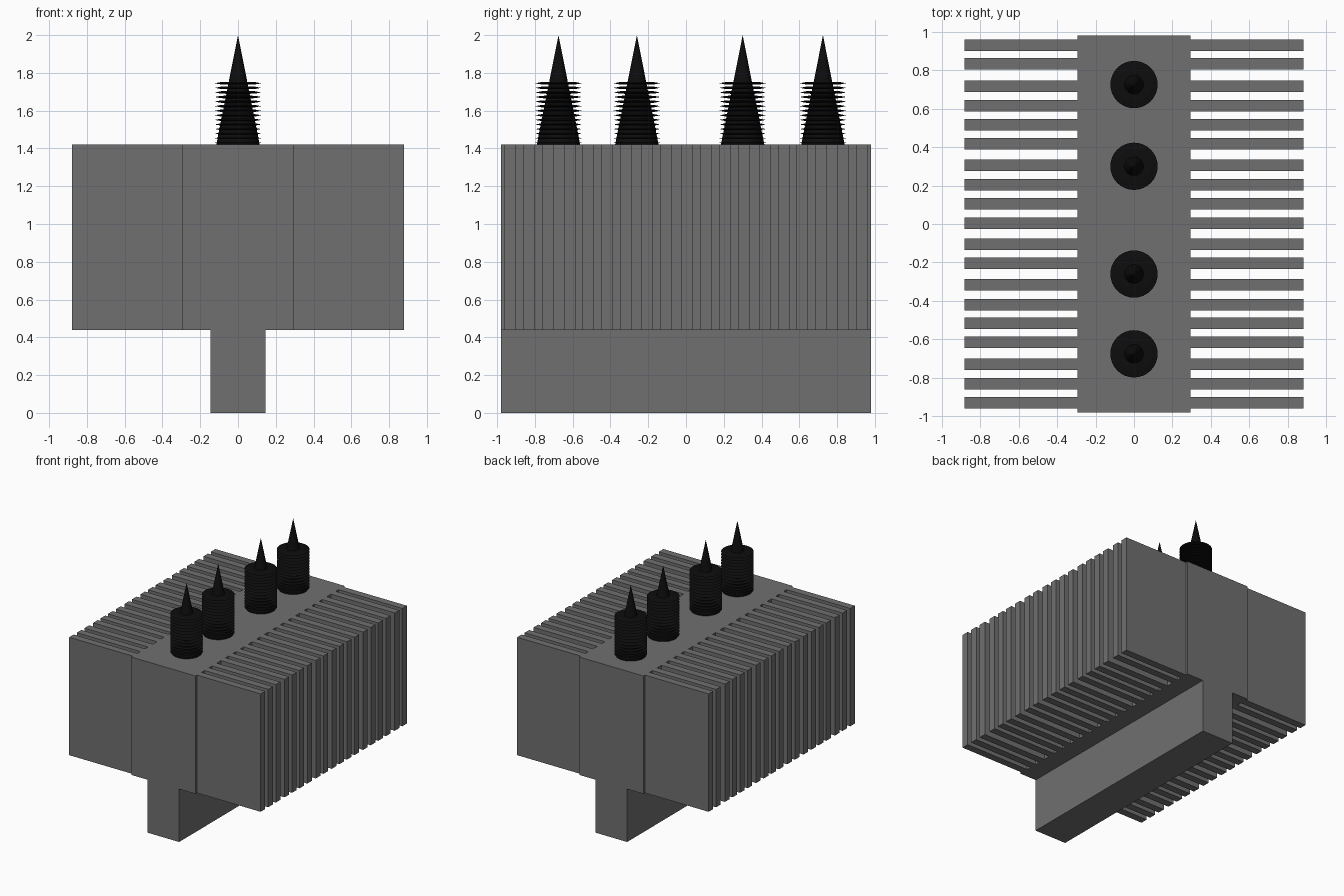
import bpy, bmesh
from math import sin, cos, tau

if "Cube" in bpy.data.objects:
    bpy.data.objects.remove(bpy.data.objects["Cube"], do_unlink=True)


def material(name, value):
    mat = bpy.data.materials.new(name)
    mat.use_nodes = True
    color = (value, value, value, 1)
    mat.diffuse_color = color
    mat.node_tree.nodes["Principled BSDF"].inputs["Base Color"].default_value = color
    return mat


gray = material("casing gray", 0.16)
black = material("insulator black", 0.004)


def finish(name, bm, mat):
    mesh = bpy.data.meshes.new(name)
    bm.to_mesh(mesh)
    bm.free()
    mesh.materials.append(mat)
    obj = bpy.data.objects.new(name, mesh)
    bpy.context.collection.objects.link(obj)
    return obj


def box(name, x0, x1, y0, y1, z0, z1):
    bm = bmesh.new()
    bmesh.ops.create_cube(bm, size=1)
    for v in bm.verts:
        v.co = ((x0 + x1) / 2 + v.co.x * (x1 - x0),
                (y0 + y1) / 2 + v.co.y * (y1 - y0),
                (z0 + z1) / 2 + v.co.z * (z1 - z0))
    return finish(name, bm, gray)


def lathe(bm, profile, y, segments=32):
    """Closed solid of revolution around the vertical axis at (0, y)."""
    rings = []
    for r, z in profile:
        if r == 0:
            rings.append([bm.verts.new((0, y, z))])
        else:
            rings.append([bm.verts.new((r * cos(tau * i / segments),
                                        y + r * sin(tau * i / segments), z))
                          for i in range(segments)])
    for low, high in zip(rings, rings[1:]):
        for i in range(segments):
            j = (i + 1) % segments
            if len(high) == 1:
                bm.faces.new((low[i], low[j], high[0]))
            elif len(low) == 1:
                bm.faces.new((low[0], high[j], high[i]))
            else:
                bm.faces.new((low[i], low[j], high[j], high[i]))


# Tank and the pedestal beneath it
BOTTOM, TOP, HALF_Y = 0.44, 1.42, 0.98
box("pedestal", -0.145, 0.145, -HALF_Y, HALF_Y, 0, BOTTOM)
box("tank", -0.295, 0.295, -HALF_Y, HALF_Y, BOTTOM, TOP)

# Cooling fins on both sides
fin_centers = [-0.93, -0.83, -0.73, -0.615, -0.517, -0.42, -0.317, -0.205, -0.105, 0.005,
               0.105, 0.205, 0.305, 0.417, 0.517, 0.615, 0.715, 0.832, 0.93]
for n, y in enumerate(fin_centers, 1):
    for side, x0, x1 in (("left", 0.295, 0.88), ("right", -0.88, -0.295)):
        box(f"{side}_fin_{n}", x0, x1, y - 0.03, y + 0.03, BOTTOM, TOP)

# Insulators: a tall spike through a stack of thin sheds
SHEDS, SHED_TOP, HALF_THICK = 14, 1.745, 0.009
for n, y in enumerate((-0.675, -0.26, 0.3, 0.725), 1):
    bm = bmesh.new()
    lathe(bm, [(0, TOP), (0.115, TOP), (0, 2.0)], y)
    for k in range(SHEDS):
        z = TOP + 0.01 + (SHED_TOP - TOP - 0.01) * k / (SHEDS - 1)
        lathe(bm, [(0, z - HALF_THICK), (0.09, z - HALF_THICK * 0.7), (0.123, z),
                   (0.09, z + HALF_THICK * 0.7), (0, z + HALF_THICK)], y)
    finish(f"insulator_{n}", bm, black)
